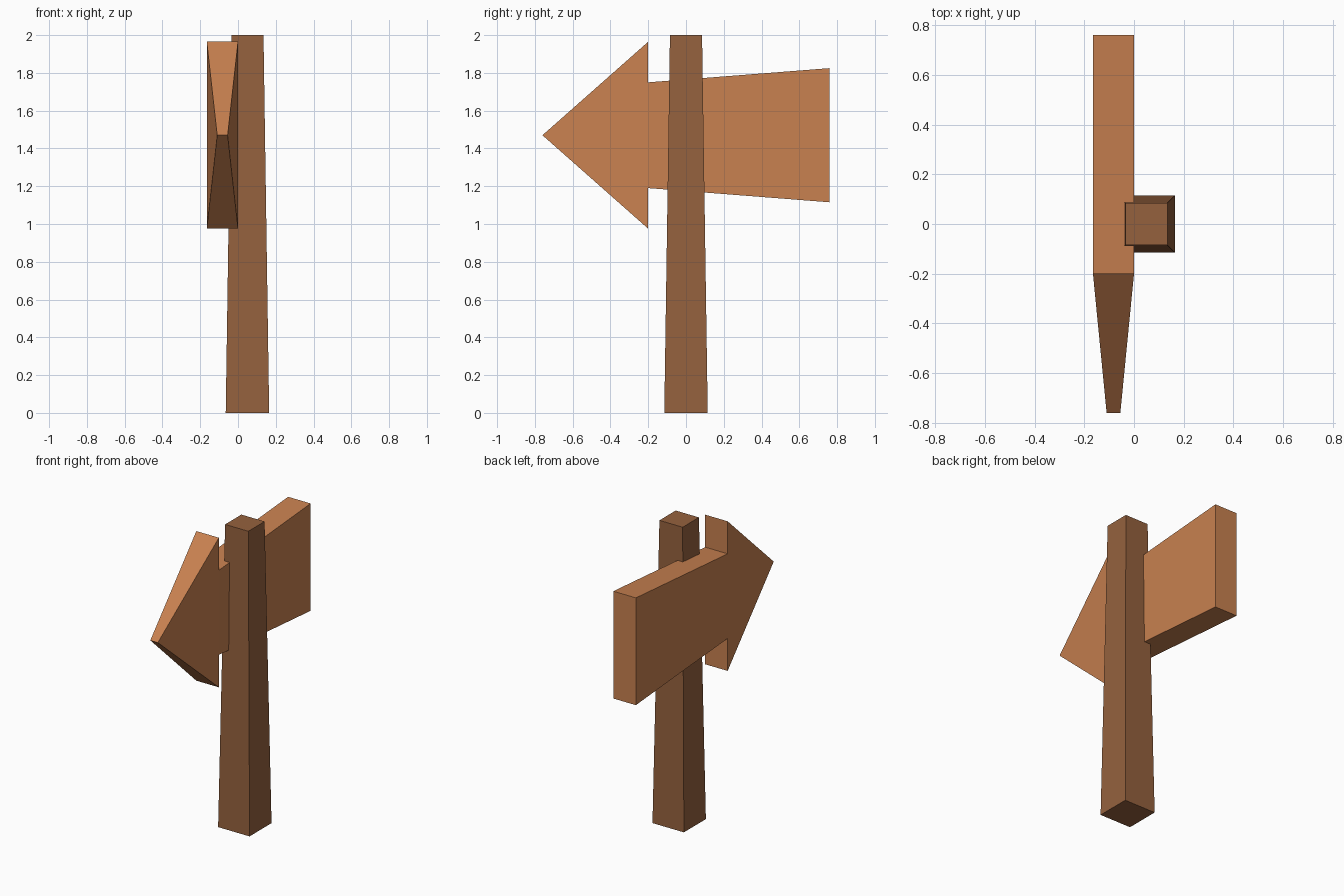
import bpy, bmesh

if "Cube" in bpy.data.objects:
    bpy.data.objects.remove(bpy.data.objects["Cube"])


def finish(bm, name, color):
    bmesh.ops.recalc_face_normals(bm, faces=bm.faces[:])
    mesh = bpy.data.meshes.new(name)
    bm.to_mesh(mesh)
    bm.free()
    mat = bpy.data.materials.new(name + "_wood")
    mat.diffuse_color = (*color, 1)
    mat.use_nodes = True
    mat.node_tree.nodes["Principled BSDF"].inputs["Base Color"].default_value = mat.diffuse_color
    mesh.materials.append(mat)
    obj = bpy.data.objects.new(name, mesh)
    bpy.context.collection.objects.link(obj)
    return obj


# Tapered square post
bm = bmesh.new()
bmesh.ops.create_cube(bm, size=2)
for v in bm.verts:
    half = 0.085 if v.co.z > 0 else 0.115
    v.co = (0.05 + v.co.x * half, v.co.y * half, v.co.z + 1)
finish(bm, "post", (0.30, 0.12, 0.048))

# Arrow board: side outline (y, z), starting at the tip
outline = [(-0.76, 1.47), (-0.2, 1.965), (-0.2, 1.75), (0.76, 1.825),
           (0.76, 1.115), (-0.2, 1.19), (-0.2, 0.975)]
bm = bmesh.new()
sides = []
for s in (-1, 1):
    # the head thins towards its tip
    ring = [bm.verts.new((-0.0825 + s * (0.0275 if i == 0 else 0.0825), y, z))
            for i, (y, z) in enumerate(outline)]
    bm.faces.new([ring[i] for i in (0, 1, 2, 5, 6)])
    bm.faces.new(ring[2:6])
    sides.append(ring)
a, b = sides
for i in range(len(outline)):
    j = (i + 1) % len(outline)
    bm.faces.new((a[i], a[j], b[j], b[i]))
finish(bm, "arrow_board", (0.58, 0.22, 0.08))
